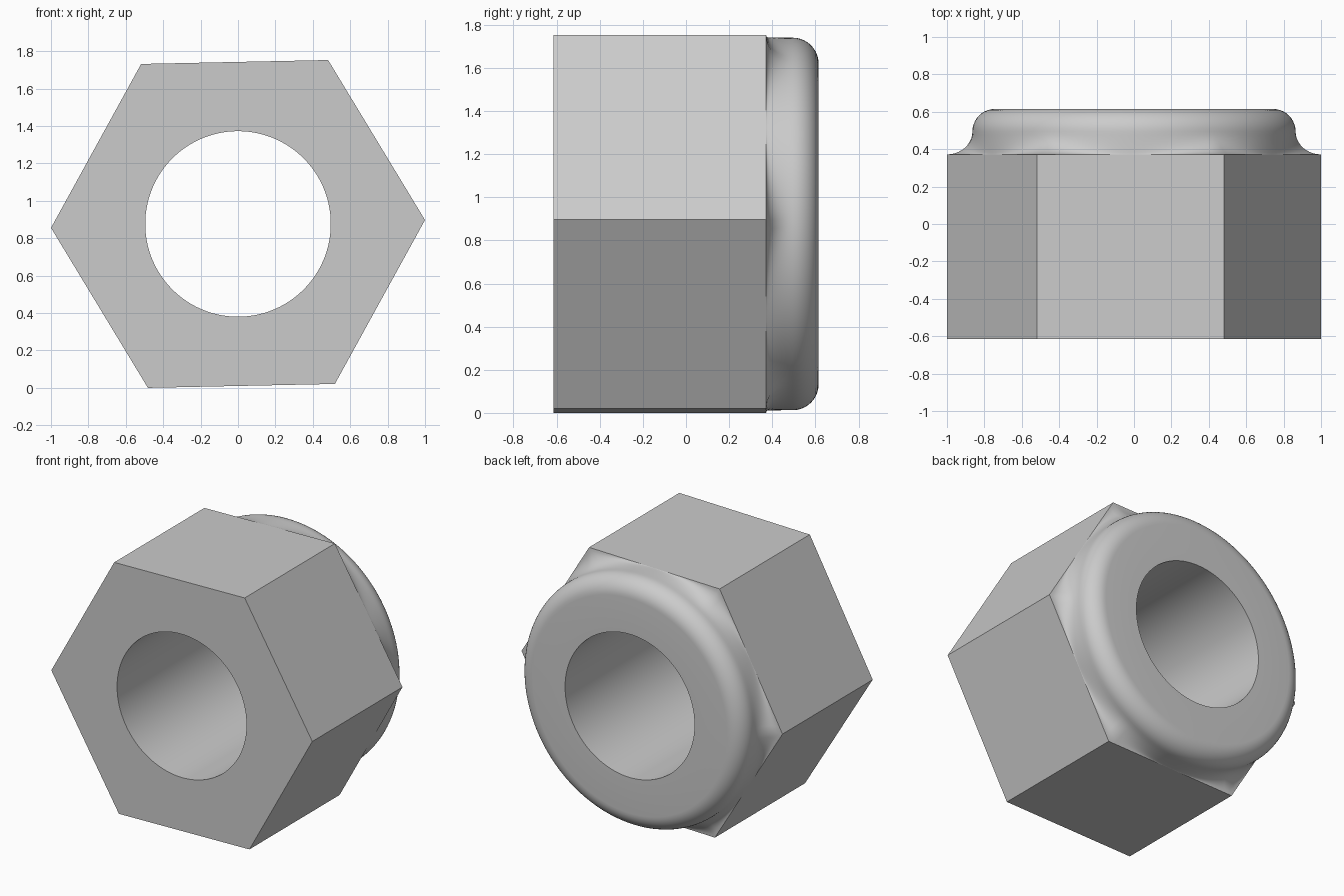
import bpy, bmesh, math

if "Cube" in bpy.data.objects:
    bpy.data.objects.remove(bpy.data.objects["Cube"])

SEGS = 144                      # multiple of six, so the corners are exact
TILT = math.radians(1.2)
CENTRE_Z = math.sin(math.radians(60) + TILT)
FRONT, SHOULDER, BACK = -0.615, 0.372, 0.615
HOLE, COLLAR, ROUND, FILLET = 0.496, 0.864, 0.12, 0.123

steel = bpy.data.materials.new("grey steel")
steel.use_nodes = True
colour = (0.6, 0.6, 0.6, 1)
steel.diffuse_color = colour
steel.node_tree.nodes["Principled BSDF"].inputs["Base Color"].default_value = colour


def hex_radius(a):
    """Distance from the axis to the hexagon outline at angle a."""
    sector = math.radians(60)
    return math.cos(sector / 2) / math.cos(a % sector - sector / 2)


bm = bmesh.new()


def ring(y, radius):
    verts = []
    for i in range(SEGS):
        a = 2 * math.pi * i / SEGS
        r = radius(a)
        verts.append(bm.verts.new((r * math.cos(a + TILT), y, CENTRE_Z + r * math.sin(a + TILT))))
    return verts


def circle(r):
    return lambda a: r


# Hexagonal body with bore
rings = [ring(FRONT, circle(HOLE)), ring(FRONT, hex_radius), ring(SHOULDER, hex_radius)]

# Concave fillet blending the hexagon into the round collar
STEPS = 10
for k in range(1, STEPS + 1):
    t = math.pi / 2 * k / STEPS
    rings.append(ring(SHOULDER + FILLET * (1 - math.cos(t)),
                      lambda a: hex_radius(a) + (COLLAR - hex_radius(a)) * math.sin(t)))

# Rounded rim of the collar
for k in range(STEPS + 1):
    t = math.pi / 2 * k / STEPS
    rings.append(ring(BACK - ROUND + ROUND * math.sin(t),
                      circle(COLLAR - ROUND + ROUND * math.cos(t))))
rings.append(ring(BACK, circle(HOLE)))

# Skin the rings into a closed loop through the bore
for lower, upper in zip(rings, rings[1:] + rings[:1]):
    for i in range(SEGS):
        j = (i + 1) % SEGS
        bm.faces.new((lower[i], lower[j], upper[j], upper[i]))
bmesh.ops.remove_doubles(bm, verts=bm.verts, dist=0.00001)
bmesh.ops.recalc_face_normals(bm, faces=bm.faces)

# Crisp line where the flats meet the collar
for e in bm.edges:
    if all(abs(v.co.y - SHOULDER) < 0.0001 for v in e.verts):
        e.smooth = False

mesh = bpy.data.meshes.new("lock_nut")
bm.to_mesh(mesh)
bm.free()
mesh.materials.append(steel)
nut = bpy.data.objects.new("lock_nut", mesh)
bpy.context.collection.objects.link(nut)
bpy.ops.object.select_all(action='DESELECT')
nut.select_set(True)
bpy.context.view_layer.objects.active = nut
bpy.ops.object.shade_smooth_by_angle(angle=math.radians(35), keep_sharp_edges=True)
